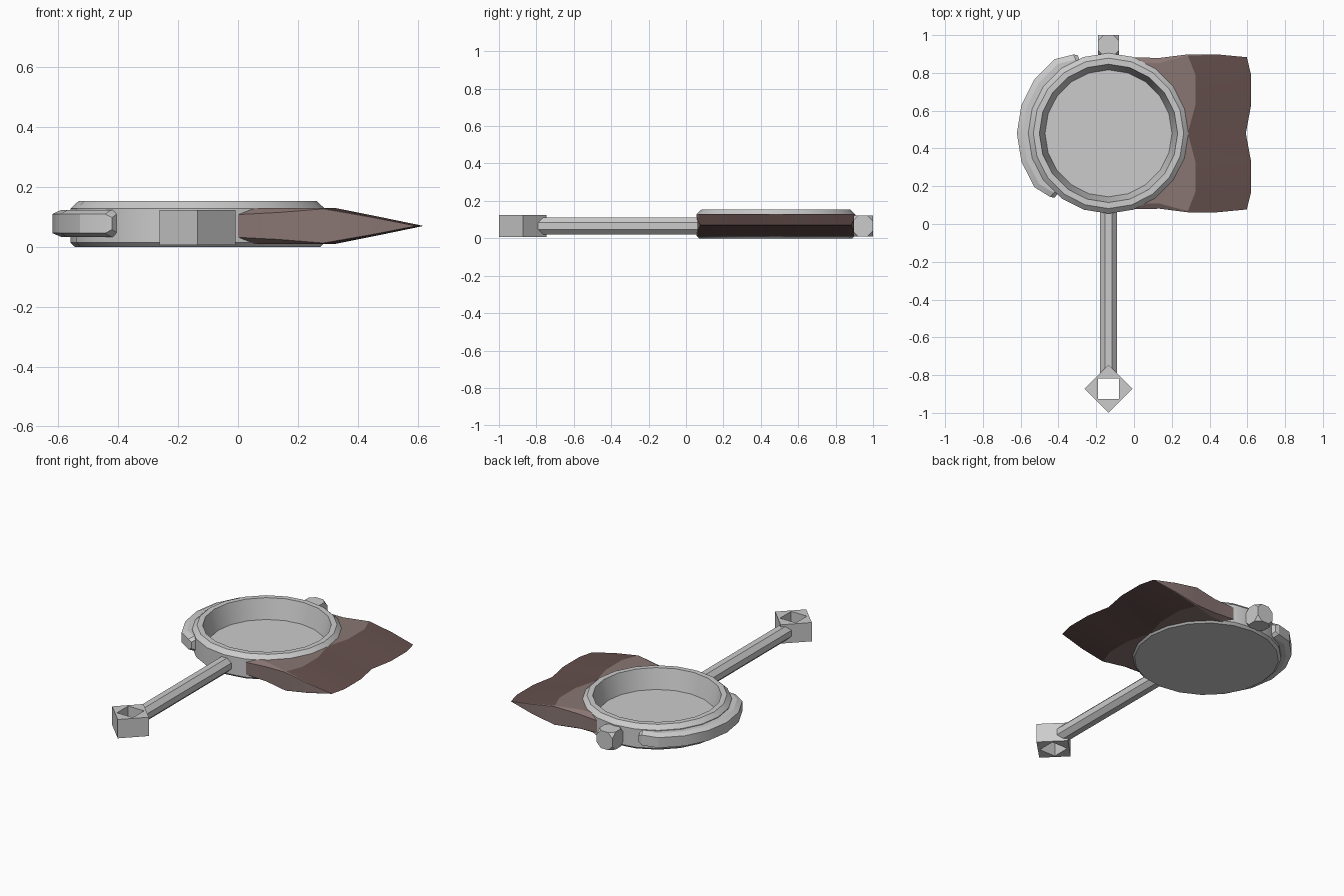
import bpy, bmesh
from math import cos, sin, radians, pi
from mathutils import Matrix

if "Cube" in bpy.data.objects:
    bpy.data.objects.remove(bpy.data.objects["Cube"])

CX, CY = -0.135, 0.48   # disc centre
ZC = 0.066              # mid height of the handle parts


def finish(name, bm, mats=(), smooth=None):
    bmesh.ops.remove_doubles(bm, verts=bm.verts, dist=1e-5)
    bmesh.ops.recalc_face_normals(bm, faces=bm.faces)
    me = bpy.data.meshes.new(name)
    bm.to_mesh(me)
    bm.free()
    for m in mats:
        me.materials.append(m)
    ob = bpy.data.objects.new(name, me)
    bpy.context.collection.objects.link(ob)
    if smooth:
        bpy.ops.object.select_all(action='DESELECT')
        ob.select_set(True)
        bpy.context.view_layer.objects.active = ob
        bpy.ops.object.shade_smooth_by_angle(angle=radians(smooth))
    return ob


def material(name, rgb):
    m = bpy.data.materials.new(name)
    m.diffuse_color = (*rgb, 1)
    m.use_nodes = True
    m.node_tree.nodes["Principled BSDF"].inputs["Base Color"].default_value = m.diffuse_color
    return m


def sweep(bm, rings, closed_ring=True):
    """Join a list of vertex rings with quads."""
    k = len(rings[0])
    for a, b in zip(rings, rings[1:]):
        for j in range(k if closed_ring else k - 1):
            j2 = (j + 1) % k
            bm.faces.new((a[j], a[j2], b[j2], b[j]))


def polar(bm, r, deg, z, cx=CX, cy=CY):
    return bm.verts.new((cx + r * cos(radians(deg)), cy + r * sin(radians(deg)), z))


# Hollow dish: 20-sided lathe
bm = bmesh.new()
profile = [(.41, 0), (.425, .014), (.425, .128), (.398, .153), (.366, .153), (.336, .03)]
rings = [[polar(bm, r, i * 18, z) for i in range(20)] for r, z in profile]
sweep(bm, rings)
bm.faces.new(rings[0])
bm.faces.new(rings[-1])
finish("dish", bm, smooth=25)

# Curved guard on the left, with blunt chamfered ends
bm = bmesh.new()
section = [(.40, .033), (.455, .033), (.485, .046), (.485, .110), (.455, .124), (.40, .124)]
rings = []
for deg in (111.5, 114, 126, 144, 162, 180, 198, 216, 227.5, 230):
    drop = {114: .028, 227.5: .028, 111.5: .04, 230: .04}.get(deg, 0)
    squash = .012 if deg in (111.5, 230) else 0
    rings.append([polar(bm, r - (drop if r > .41 else 0), deg,
                        z + (squash if z < .07 else -squash)) for r, z in section])
sweep(bm, rings)
bm.faces.new(rings[0])
bm.faces.new(rings[-1])
finish("side_guard", bm, smooth=22)

# Octagonal handle rod
bm = bmesh.new()
y0, y1 = -.79, .09
R = .045 / cos(pi / 8)
bmesh.ops.create_cone(bm, cap_ends=True, segments=8, radius1=R, radius2=R, depth=y1 - y0,
                      matrix=Matrix.Translation((CX, (y0 + y1) / 2, ZC))
                      @ Matrix.Rotation(pi / 2, 4, 'X') @ Matrix.Rotation(pi / 8, 4, 'Z'))
finish("handle_rod", bm)

# Diamond pommel with a square hole turned 45 degrees
bm = bmesh.new()
py, z0, z1 = -.872, .006, .124


def square(r, start, z):
    return [polar(bm, r, start + 90 * i, z, CX, py) for i in range(4)]


outer = [square(.127, 0, z) for z in (z0, z1)]
inner = [square(.078, 45, z) for z in (z0, z1)]
sweep(bm, outer)
sweep(bm, inner)
for o, h in zip(outer, inner):
    for i in range(4):
        bm.faces.new((o[i], o[(i + 1) % 4], h[i]))
        bm.faces.new((h[i - 1], o[i], h[i]))
finish("handle_end", bm)

# Top knob: cube with its corners cut off
bm = bmesh.new()
bmesh.ops.create_cube(bm, size=.11, matrix=Matrix.Translation((CX, .945, ZC)))
bmesh.ops.bevel(bm, geom=bm.verts[:], offset=.03, segments=1, affect='VERTICES')
finish("top_knob", bm)

# Blade: rows across y (x, distance from centre line, half thickness), mirrored
T = .06
half = [
    [(0, .402, 0), (.135, .399, 0), (.285, .418, 0), (.44, .418, 0), (.597, .403, 0)],
    [(0, .402, .038), (.135, .399, .045), (.285, .418, .057), (.44, .418, .030), (.597, .403, 0)],
    [(0, .37, T), (.135, .372, T), (.285, .412, T), (.44, .415, .032), (.597, .403, 0)],
    [(.093, .31, T), (.15, .31, T), (.325, .31, T), (.47, .31, .031), (.62, .31, 0)],
    [(.22, .15, T), (.26, .15, T), (.325, .15, T), (.47, .15, .031), (.62, .15, 0)],
    [(.25, 0, T), (.265, 0, T), (.285, 0, T), (.44, 0, .031), (.592, 0, 0)],
]
rows = half + [[(x, -d, h) for x, d, h in row] for row in half[-2::-1]]
bm = bmesh.new()
for side in (1, -1):
    grid = [[bm.verts.new((x, CY + d, .07 + side * h)) for x, d, h in row] for row in rows]
    sweep(bm, grid, closed_ring=False)
bm.faces.ensure_lookup_table()
for i, f in enumerate(bm.faces):
    row, col = i // 4 % (len(rows) - 1), i % 4
    f.material_index = int(col >= 2 and 2 <= row < len(rows) - 3)
bmesh.ops.dissolve_degenerate(bm, dist=1e-5, edges=bm.edges[:])
finish("blade", bm, (material("blade_body", (.25, .18, .17)),
                     material("blade_edge", (.13, .08, .075))), smooth=10)
